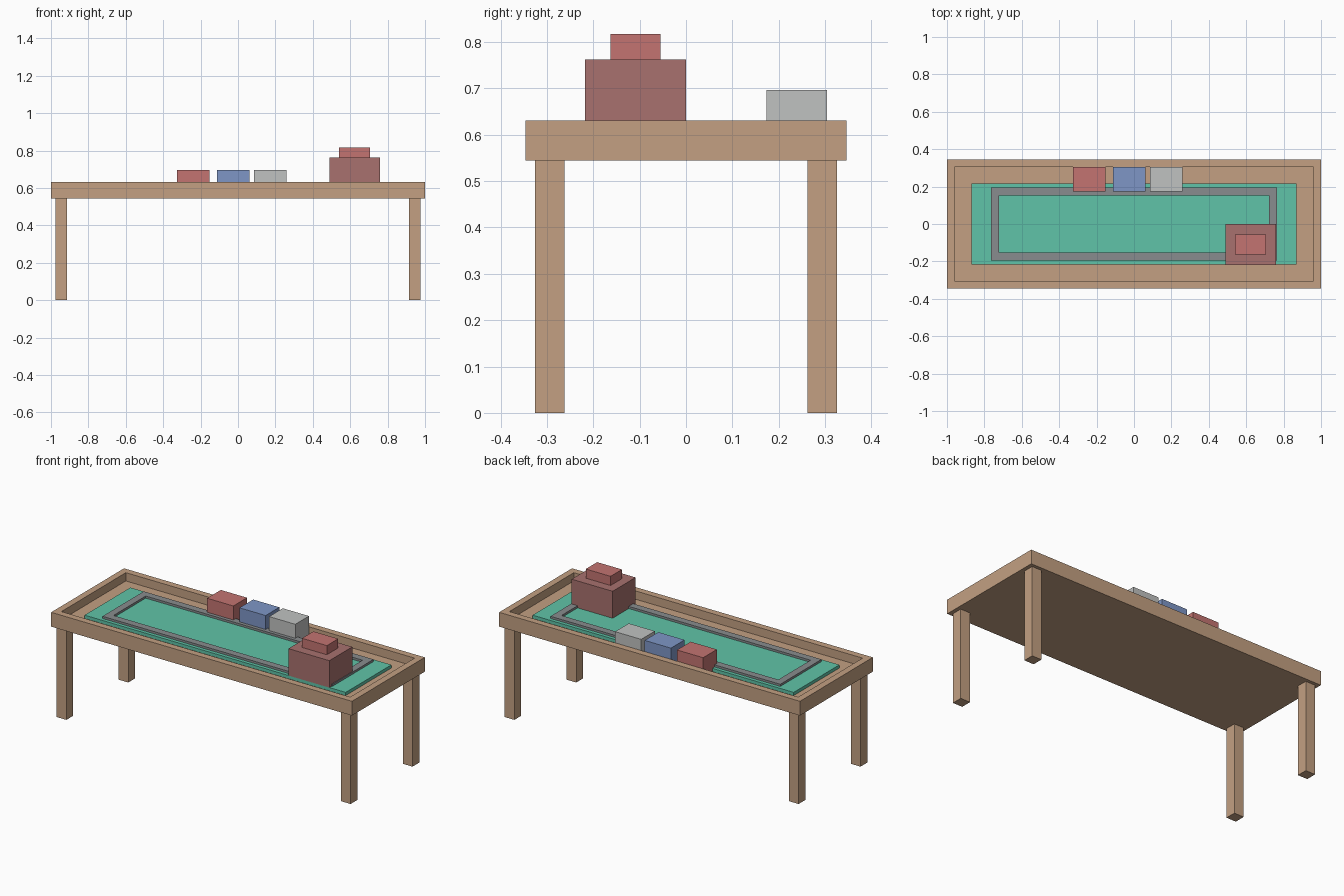
import bpy, bmesh

if "Cube" in bpy.data.objects:
    bpy.data.objects.remove(bpy.data.objects["Cube"])


def linear(c):
    c /= 255
    return c / 12.92 if c <= 0.04045 else ((c + 0.055) / 1.055) ** 2.4


def material(name, r, g, b):
    m = bpy.data.materials.new(name)
    m.diffuse_color = (linear(r), linear(g), linear(b), 1)
    m.use_nodes = True
    m.node_tree.nodes["Principled BSDF"].inputs["Base Color"].default_value = m.diffuse_color
    return m


WOOD = material("tan wood", 195, 160, 130)
GREEN = material("green", 96, 196, 168)
GREY = material("track grey", 136, 140, 142)
MAROON = material("dull red", 168, 113, 110)
RED = material("red", 195, 116, 113)
BLUE = material("blue", 126, 150, 198)
PALE = material("pale grey", 192, 194, 193)


def finish(name, bm, mat):
    bmesh.ops.recalc_face_normals(bm, faces=bm.faces)
    me = bpy.data.meshes.new(name)
    bm.to_mesh(me)
    bm.free()
    me.materials.append(mat)
    ob = bpy.data.objects.new(name, me)
    bpy.context.collection.objects.link(ob)
    return ob


def box(name, mat, x, y, z):
    bm = bmesh.new()
    bmesh.ops.create_cube(bm, size=1)
    for v in bm.verts:
        v.co = [lo + (c + 0.5) * (hi - lo) for c, (lo, hi) in zip(v.co, (x, y, z))]
    return finish(name, bm, mat)


def ring(name, mat, outer, inner, z0, z1):
    """Rectangular frame from half sizes of its outer and inner edges."""
    bm = bmesh.new()
    corners = [(-1, -1), (1, -1), (1, 1), (-1, 1)]
    loops = [[bm.verts.new((sx * hx, sy * hy, z)) for sx, sy in corners]
             for (hx, hy), z in ((outer, z0), (outer, z1), (inner, z1), (inner, z0))]
    for a, b in zip(loops, loops[1:] + loops[:1]):
        for i in range(4):
            j = (i + 1) % 4
            bm.faces.new((a[i], a[j], b[j], b[i]))
    return finish(name, bm, mat)


# Tray: raised rim around a sunken floor
ring("table_rim", WOOD, (1.0, 0.346), (0.96, 0.306), 0.545, 0.631)
box("table_floor", WOOD, (-0.96, 0.96), (-0.306, 0.306), (0.545, 0.581))

# Legs
for side, sx in (("left", -1), ("right", 1)):
    for end, sy in (("front", -1), ("back", 1)):
        box(f"{end}_{side}_leg", WOOD, sorted((sx * 0.913, sx * 0.977)),
            sorted((sy * 0.262, sy * 0.326)), (0, 0.545))

# Green mat and the track lying on it
box("green_mat", GREEN, (-0.868, 0.868), (-0.217, 0.217), (0.581, 0.6))
ring("track", GREY, (0.764, 0.196), (0.721, 0.153), 0.6, 0.613)

# Building with a smaller roof block
box("building", MAROON, (0.488, 0.76), (-0.218, 0), (0.6, 0.762))
box("building_roof", RED, (0.54, 0.705), (-0.163, -0.055), (0.762, 0.817))

# Row of small blocks along the back
for name, mat, x in (("red_block", RED, -0.24), ("blue_block", BLUE, -0.025),
                     ("grey_block", PALE, 0.172)):
    box(name, mat, (x - 0.087, x + 0.087), (0.174, 0.304), (0.581, 0.697))
